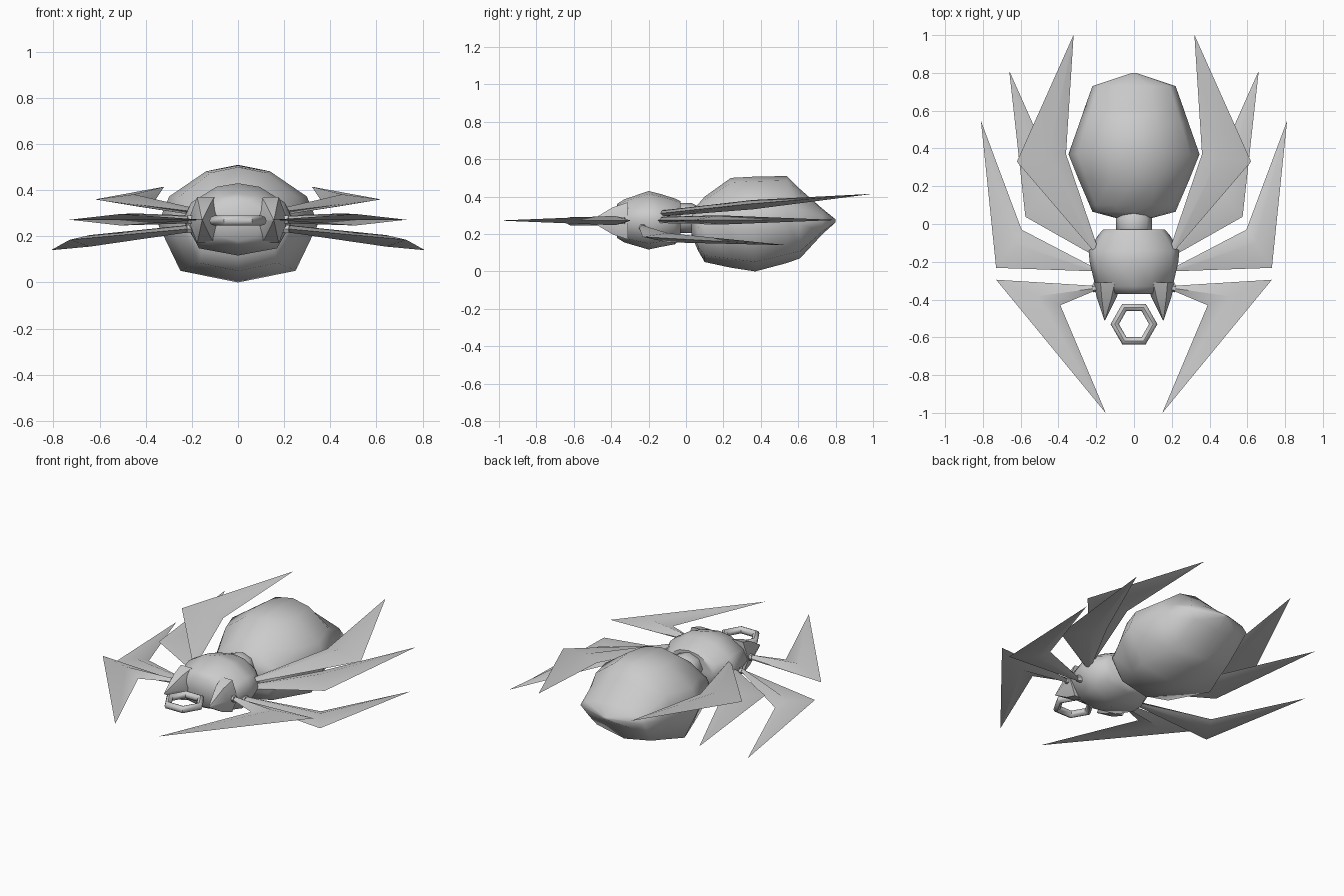
import bpy, math
from mathutils import Vector

if "Cube" in bpy.data.objects:
    bpy.data.objects.remove(bpy.data.objects["Cube"])


def make(name, verts, faces, angle=50):
    me = bpy.data.meshes.new(name)
    me.from_pydata([tuple(v) for v in verts], [], faces)
    me.update()
    ob = bpy.data.objects.new(name, me)
    bpy.context.collection.objects.link(ob)
    import bmesh
    bm = bmesh.new()
    bm.from_mesh(me)
    bmesh.ops.recalc_face_normals(bm, faces=bm.faces)
    bm.to_mesh(me)
    bm.free()
    me.shade_smooth()
    me.set_sharp_from_angle(angle=math.radians(angle))
    return ob


def loft(name, rings, angle=50):
    """Skin equal-length rings of points and cap both ends."""
    n = len(rings[0])
    verts = [p for r in rings for p in r]
    faces = [(k * n + i, k * n + (i + 1) % n, (k + 1) * n + (i + 1) % n, (k + 1) * n + i)
             for k in range(len(rings) - 1) for i in range(n)]
    faces += [tuple(range(n)), tuple(range(len(verts) - n, len(verts)))]
    return make(name, verts, faces, angle)


# Faceted cross-section shared by the body parts (fractions of half sizes)
half = [(0, 1), (.4, .9), (.86, .47), (1, 0), (.72, -.8), (0, -1)]
section = half + [(-x, z) for x, z in half[-2:0:-1]]


def body(name, stations):
    """Stations are (y, half width, z bottom, z top)."""
    loft(name, [[(w * x, y, (a + b) / 2 + (b - a) / 2 * z) for x, z in section]
                for y, w, a, b in stations], 60)


# Abdomen
body("abdomen", [(.03, .09, .19, .33), (.065, .22, .11, .36), (.1, .235, .05, .40),
                 (.24, .295, .02, .50), (.37, .347, 0, .507), (.54, .287, .045, .51),
                 (.61, .263, .07, .44), (.73, .22, .2, .335), (.80, .01, .262, .278)])

# Thorax
body("thorax", [(-.03, .165, .17, .375), (-.06, .19, .145, .39), (-.14, .24, .13, .415),
                (-.2, .235, .117, .43), (-.33, .205, .155, .385), (-.37, .11, .18, .36)])

# Waist
loft("waist", [[(r * math.cos(t), y, .285 + .85 * r * math.sin(t))
                for t in [i * math.pi / 4 for i in range(8)]]
               for y, r in [(-.07, .07), (-.03, .095), (.03, .095), (.07, .07)]])

# Hanging ring
bpy.ops.mesh.primitive_torus_add(major_segments=6, minor_segments=8, major_radius=.102,
                                 minor_radius=.022, location=(0, -.53, .268))
ring = bpy.context.object
ring.name = "front_ring"
bpy.ops.object.shade_smooth_by_angle(angle=math.radians(50))


def leg(name, s, root, start, outer, inner, tip):
    """Stub, then a flat ridged blade with a bent knee."""
    root, start, outer, inner, tip = [Vector((s * p[0], p[1], p[2]))
                                      for p in (root, start, outer, inner, tip)]
    up = Vector((0, 0, 1))
    side = up.cross(start - root).normalized()
    if side.dot(outer - inner) < 0:
        side = -side

    def ring_at(c, r):
        return [c + side * r, c + up * r, c - side * r, c - up * r]
    ridge = inner.lerp(outer, .35)
    knee = [outer, ridge + up * .025, inner, ridge - up * .025]
    end = [tip + (p - ridge) * .003 for p in knee]
    loft(name + "_blade", [ring_at(start, .016), knee, end], 40)
    # stub joining the leg to the thorax
    d = (start - root).normalized()
    v = d.cross(side)
    loft(name + "_stub", [[c + .02 * (side * math.cos(t) + v * math.sin(t))
                           for t in [i * math.pi / 3 for i in range(6)]]
                          for c in (root, start)])


# Legs: root, start, outer knee, inner knee, tip
legs = {
    "front_leg": [(.16, -.33, .272), (.22, -.342, .272), (.73, -.295, .272),
                  (.39, -.43, .272), (.15, -1.0, .272)],
    "low_leg": [(.17, -.215, .235), (.225, -.235, .232), (.73, -.232, .185),
                (.595, -.03, .178), (.81, .545, .14)],
    "middle_leg": [(.16, -.18, .275), (.21, -.15, .275), (.575, .038, .275),
                   (.41, .25, .275), (.66, .81, .275)],
    "high_leg": [(.16, -.17, .305), (.205, -.13, .31), (.62, .33, .36),
                 (.36, .37, .355), (.32, 1.0, .415)],
}
for name, pts in legs.items():
    for s, label in ((1, "right"), (-1, "left")):
        leg(label + "_" + name, s, *pts)

# Fangs
for s, label in ((1, "right"), (-1, "left")):
    base = [(s * (.14 + .075 * math.cos(t)), -.31, .27 + .115 * math.sin(t))
            for t in [i * math.pi / 3 for i in range(6)]]
    mid = [(s * (.145 + .052 * math.cos(t)), -.39, .27 + .085 * math.sin(t))
           for t in [i * math.pi / 3 for i in range(6)]]
    tip = [(s * .155 + .002 * math.cos(t), -.51, .27 + .002 * math.sin(t))
           for t in [i * math.pi / 3 * s + (0 if s > 0 else math.pi) for i in range(6)]]
    loft(label + "_fang", [base, mid, tip], 50)
